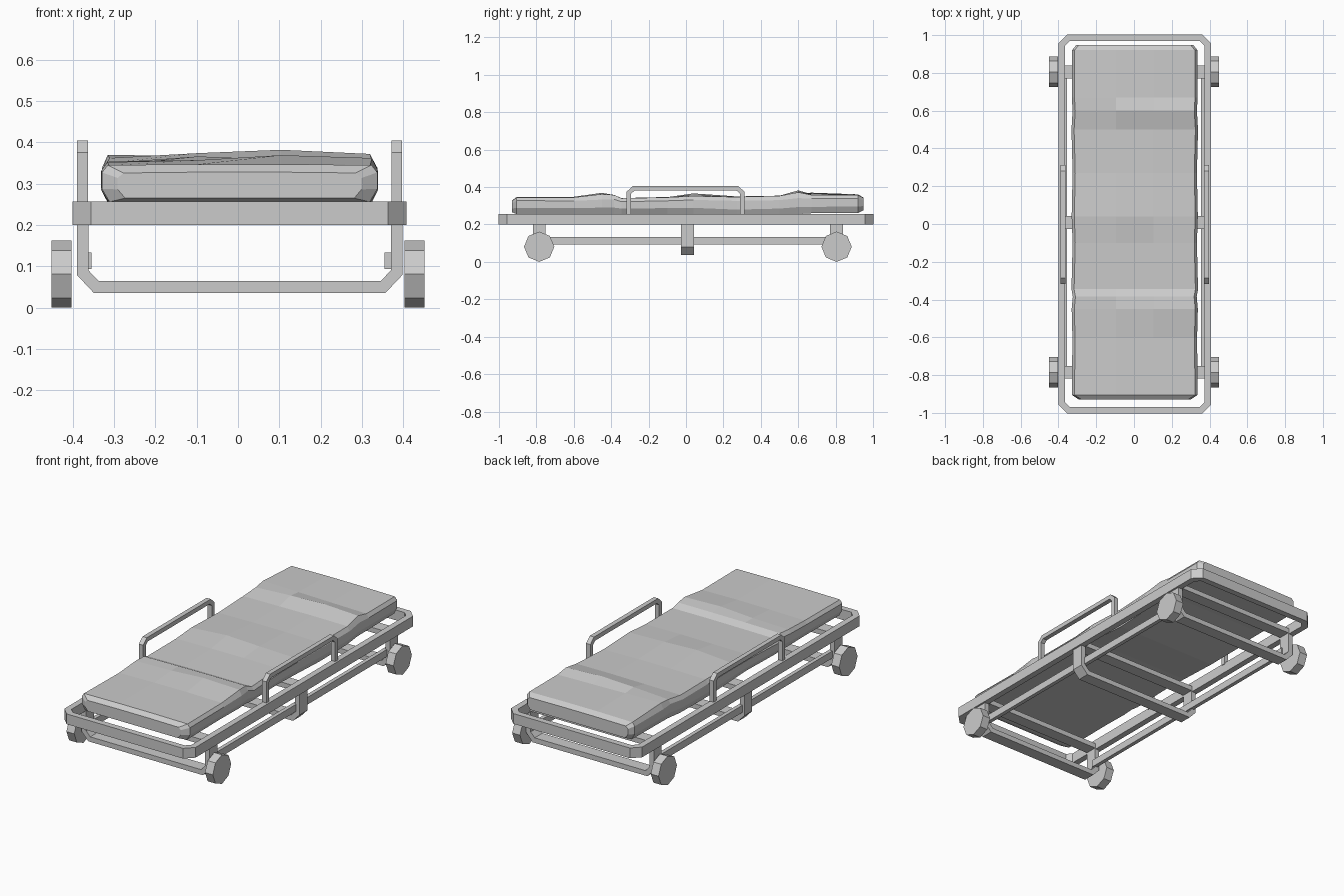
import bpy, bmesh, math
from mathutils import Vector, Matrix

if "Cube" in bpy.data.objects:
    bpy.data.objects.remove(bpy.data.objects["Cube"])

OFF = 0.004  # frame sits a hair to the right of centre


def finish(name, bm):
    bmesh.ops.recalc_face_normals(bm, faces=bm.faces)
    me = bpy.data.meshes.new(name)
    bm.to_mesh(me)
    bm.free()
    ob = bpy.data.objects.new(name, me)
    bpy.context.collection.objects.link(ob)
    return ob


def box(name, x0, x1, y0, y1, z0, z1):
    bm = bmesh.new()
    m = Matrix.Translation(((x0 + x1) / 2, (y0 + y1) / 2, (z0 + z1) / 2)) @ \
        Matrix.Diagonal((x1 - x0, y1 - y0, z1 - z0, 1))
    bmesh.ops.create_cube(bm, size=1, matrix=m)
    return finish(name, bm)


def bent_bar(name, path, width, lo, hi, place, closed=False):
    """Flat bar along a 2D path with mitred corners; place(u, v, w) maps to 3D."""
    pts = [Vector(p) for p in path]
    n = len(pts)
    bm = bmesh.new()
    rings = []
    for i, p in enumerate(pts):
        dirs = []
        if closed or i > 0:
            dirs.append((p - pts[i - 1]).normalized())
        if closed or i < n - 1:
            dirs.append((pts[(i + 1) % n] - p).normalized())
        norms = [Vector((-d.y, d.x)) for d in dirs]
        m = sum(norms, Vector((0, 0))).normalized()
        m *= width / 2 / m.dot(norms[0])
        a, b = p + m, p - m
        rings.append([bm.verts.new(place(q.x, q.y, w))
                      for q, w in ((a, lo), (b, lo), (b, hi), (a, hi))])
    for i in range(n if closed else n - 1):
        r, s = rings[i], rings[(i + 1) % n]
        for k in range(4):
            bm.faces.new((r[k], r[(k + 1) % 4], s[(k + 1) % 4], s[k]))
    if not closed:
        bm.faces.new(rings[0])
        bm.faces.new(rings[-1])
    return finish(name, bm)


# Bed frame: ring with chamfered corners
X, Y, C = 0.387, 0.985, 0.035
ring = [(-X + C, -Y), (X - C, -Y), (X, -Y + C), (X, Y - C),
        (X - C, Y), (-X + C, Y), (-X, Y - C), (-X, -Y + C)]
bent_bar("bed_frame", ring, 0.034, 0.2, 0.257,
         lambda u, v, w: (u + OFF, v, w), closed=True)

# Undercarriage hoops with upper cross bars
hoop = [(-0.38, 0.21), (-0.38, 0.085), (-0.347, 0.05),
        (0.347, 0.05), (0.38, 0.085), (0.38, 0.21)]
for label, y in (("front", -0.785), ("middle", 0.008), ("rear", 0.805)):
    bent_bar(label + "_hoop", hoop, 0.028, y - 0.034, y + 0.034,
             lambda u, v, w: (u + OFF, w, v))
    box(label + "_cross_bar", -0.375, 0.38, y - 0.034, y + 0.034, 0.205, 0.233)

rail = [(-0.305, 0.25), (-0.305, 0.37), (-0.28, 0.393),
        (0.275, 0.393), (0.3, 0.37), (0.3, 0.25)]
for label, s in (("left", -1), ("right", 1)):
    # Guard rails
    xc = s * 0.38 + OFF
    bent_bar(label + "_guard_rail", rail, 0.024, xc - 0.013, xc + 0.013,
             lambda u, v, w: (w, u, v))
    # Long side struts
    xc = s * 0.366
    box(label + "_strut", xc - 0.011, xc + 0.011, -0.77, 0.79, 0.094, 0.134)
    # Eight-sided wheels
    for end, y in (("front", -0.785), ("rear", 0.805)):
        bm = bmesh.new()
        m = Matrix.Translation((s * 0.427, y, 0.081)) @ Matrix.Rotation(math.pi / 2, 4, 'Y')
        bmesh.ops.create_cone(bm, cap_ends=True, segments=8, radius1=0.081,
                              radius2=0.081, depth=0.048, matrix=m)
        finish(f"{end}_{label}_wheel", bm)

# Mattress rows: y, half width, bottom, top at left edge, left middle, right middle, right edge
rows = [(-0.93, 0.295, 0.265, 0.326, 0.328, 0.328, 0.326),
        (-0.905, 0.333, 0.256, 0.345, 0.347, 0.347, 0.345),
        (-0.60, 0.330, 0.256, 0.344, 0.347, 0.348, 0.345),
        (-0.45, 0.334, 0.257, 0.352, 0.357, 0.369, 0.362),
        (-0.385, 0.328, 0.256, 0.354, 0.357, 0.358, 0.358),
        (-0.345, 0.335, 0.256, 0.338, 0.340, 0.341, 0.340),
        (-0.10, 0.329, 0.257, 0.344, 0.346, 0.347, 0.345),
        (0.04, 0.334, 0.256, 0.350, 0.366, 0.358, 0.352),
        (0.27, 0.329, 0.243, 0.347, 0.350, 0.350, 0.347),
        (0.50, 0.335, 0.250, 0.350, 0.352, 0.354, 0.353),
        (0.60, 0.329, 0.256, 0.362, 0.374, 0.382, 0.372),
        (0.67, 0.333, 0.260, 0.370, 0.366, 0.362, 0.358),
        (0.92, 0.332, 0.262, 0.358, 0.361, 0.361, 0.358),
        (0.948, 0.310, 0.275, 0.342, 0.344, 0.344, 0.342)]
bm = bmesh.new()
loops = []
for y, h, b, t0, t1, t2, t3 in rows:
    shoulder = b + (min(t0, t3) - b) * 0.8
    waist = b + (min(t0, t3) - b) * 0.35
    sec = [(-h + 0.018, b), (-h, waist), (-h, shoulder), (-h + 0.014, t0), (-0.1, t1),
           (0.1, t2), (h - 0.014, t3), (h, shoulder), (h, waist), (h - 0.018, b)]
    loops.append([bm.verts.new((x + OFF, y, z)) for x, z in sec])
for r, s in zip(loops, loops[1:]):
    for k in range(len(r)):
        j = (k + 1) % len(r)
        bm.faces.new((r[k], r[j], s[j], s[k]))
bm.faces.new(loops[0])
bm.faces.new(loops[-1])
finish("mattress", bm)
